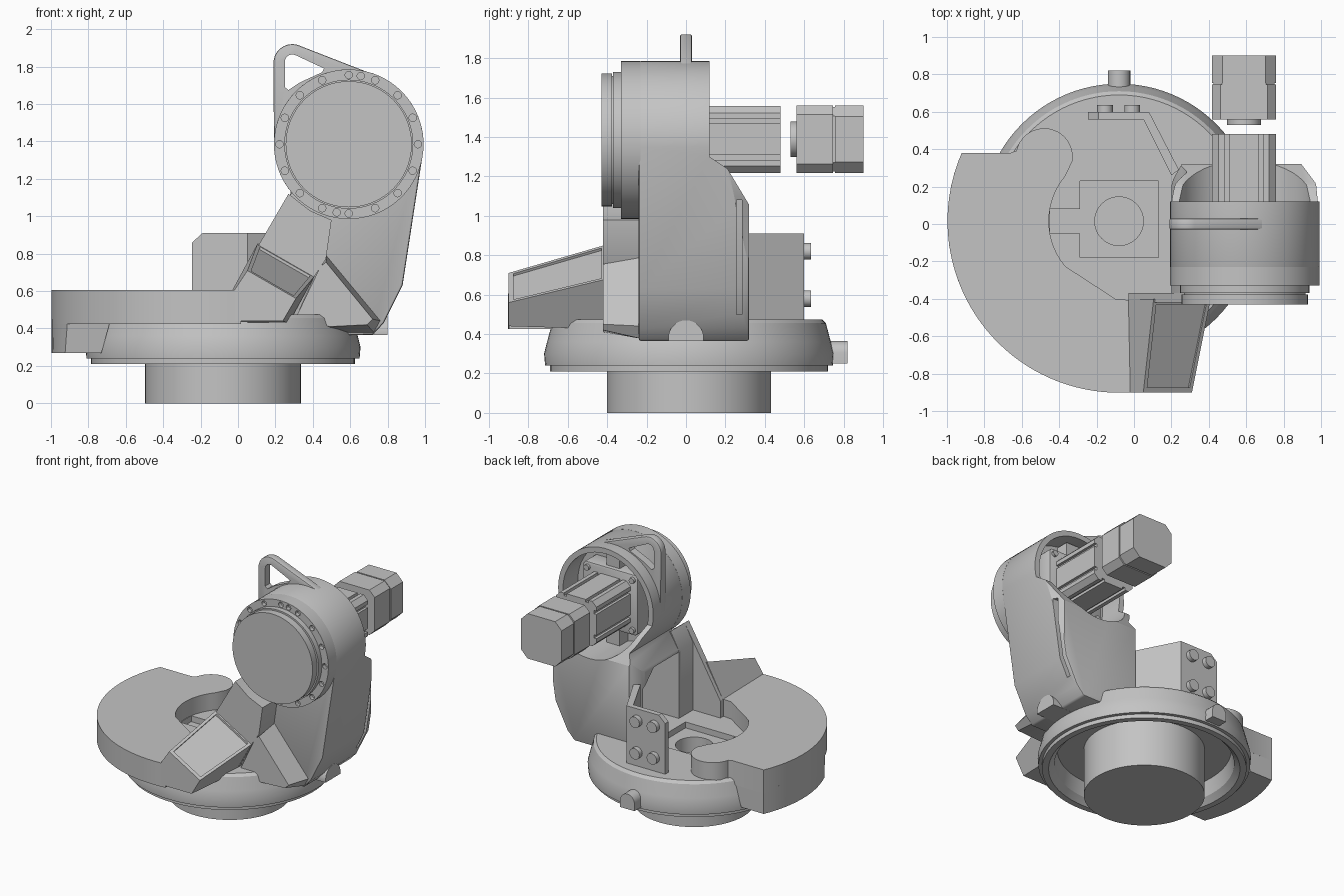
import bpy, bmesh
from math import sin, cos, radians, pi
from mathutils import Vector

cube = bpy.data.objects.get("Cube")
if cube:
    bpy.data.objects.remove(cube, do_unlink=True)

grey = bpy.data.materials.new("machine grey")
grey.use_nodes = True
grey.diffuse_color = (0.55, 0.55, 0.55, 1)
grey.node_tree.nodes["Principled BSDF"].inputs["Base Color"].default_value = grey.diffuse_color

AXIS = (-0.08, 0.015)                 # turntable centre
HEAD = (0.592, 1.385)                 # head centre in x, z
MOTOR = (0.588, 1.388)


def place(p, axis, t):
    return {"x": (t, p[0], p[1]), "y": (p[0], t, p[1]), "z": (p[0], p[1], t)}[axis]


def arc(c, r, a, b, n):
    return [(c[0] + r * cos(radians(a + (b - a) * i / n)),
             c[1] + r * sin(radians(a + (b - a) * i / n))) for i in range(n + 1)]


def circle(c, r, n=48):
    return arc(c, r, 0, 360, n)[:-1]


def rect(x0, x1, y0, y1):
    return [(x0, y0), (x1, y0), (x1, y1), (x0, y1)]


def finish(name, bm):
    bmesh.ops.recalc_face_normals(bm, faces=bm.faces)
    mesh = bpy.data.meshes.new(name)
    bm.to_mesh(mesh)
    bm.free()
    mesh.materials.append(grey)
    ob = bpy.data.objects.new(name, mesh)
    bpy.context.collection.objects.link(ob)
    return ob


def loft(name, a, b, axis, lo, hi, bevel=0):
    """Solid between two matching sections along an axis."""
    bm = bmesh.new()
    va = [bm.verts.new(place(p, axis, lo)) for p in a]
    vb = [bm.verts.new(place(p, axis, hi)) for p in b]
    bm.faces.new(va)
    bm.faces.new(vb)
    for i in range(len(a)):
        j = (i + 1) % len(a)
        bm.faces.new((va[i], va[j], vb[j], vb[i]))
    ob = finish(name, bm)
    if bevel:
        mod = ob.modifiers.new("bevel", "BEVEL")
        mod.width, mod.segments, mod.limit_method = bevel, 2, "ANGLE"
        bake(ob)
    return ob


def prism(name, pts, axis, lo, hi, bevel=0):
    return loft(name, pts, pts, axis, lo, hi, bevel)


def bake(ob):
    dg = bpy.context.evaluated_depsgraph_get()
    mesh = bpy.data.meshes.new_from_object(ob.evaluated_get(dg))
    ob.modifiers.clear()
    ob.data = mesh


def cut(ob, pts, axis, lo, hi, end=None):
    tool = loft("cutter", pts, end or pts, axis, lo, hi)
    tool.hide_render = True
    mod = ob.modifiers.new("cut", "BOOLEAN")
    mod.operation, mod.object, mod.solver = "DIFFERENCE", tool, "EXACT"
    bake(ob)
    bpy.data.objects.remove(tool, do_unlink=True)


def lathe(name, profile, c, n=96):
    bm = bmesh.new()
    vs = [bm.verts.new((r, 0, z)) for r, z in profile]
    es = [bm.edges.new(e) for e in zip(vs, vs[1:])]
    bmesh.ops.spin(bm, geom=vs + es, axis=(0, 0, 1), cent=(0, 0, 0), angle=2 * pi, steps=n)
    bmesh.ops.remove_doubles(bm, verts=bm.verts, dist=1e-4)
    bmesh.ops.translate(bm, verts=bm.verts, vec=Vector((c[0], c[1], 0)))
    return finish(name, bm)


# Turntable: pedestal and hollow dished rim
base = lathe("turntable", [(0, 0), (0.417, 0), (0.417, 0.36), (0.6, 0.36), (0.62, 0.25), (0.66, 0.21),
                           (0.705, 0.21), (0.705, 0.24), (0.73, 0.24), (0.735, 0.3), (0.72, 0.36),
                           (0.695, 0.455), (0.675, 0.475), (0, 0.475)], AXIS)
cut(base, rect(-0.29, 0.13, -0.18, 0.23), "z", 0.43, 0.6)
cut(base, rect(-0.45, -0.27, -0.05, 0.08), "z", 0.43, 0.6)
cut(base, circle(AXIS, 0.13), "z", 0.3, 0.6)
stop = [(-0.14, 0.25), (-0.02, 0.25)] + arc((-0.08, 0.305), 0.06, 0, 180, 12)
prism("rear_stop", stop, "y", 0.66, 0.82)

# Crescent counterweight with rounded boss and a deeper rear end
crescent = (arc(AXIS, 0.917, 156.5, 276, 40) + [(0.01, -0.41), (-0.1, -0.4)]
            + arc(AXIS, 0.375, 220, 140, 14) + arc((-0.48, 0.36), 0.152, -10, 168, 20) + [(-0.66, 0.38)])
prism("counterweight", crescent, "z", 0.425, 0.605)
low = arc(AXIS, 0.917, 156.5, 203, 12) + [(-0.73, -0.34), (-0.73, 0.38)]
top = arc(AXIS, 0.917, 156.5, 205, 12) + [(-0.68, -0.37), (-0.68, 0.38)]
loft("counterweight_end", low, top, "z", 0.27, 0.45)

# Control panel housing with a recessed sloping face
panel = loft("panel_housing",
             [(-0.02, 0.44), (0.24, 0.44), (0.31, 0.56), (0.05, 0.71), (-0.02, 0.605)],
             [(-0.03, 0.425), (0.27, 0.425), (0.41, 0.68), (0.105, 0.855), (-0.03, 0.605)], "y", -0.9, -0.4)


def recess(left, right):
    l, r = Vector(left), Vector(right)
    edge = (r - l).normalized()
    up = Vector((-edge.y, edge.x))
    l, r = l + 0.02 * edge, r - 0.02 * edge
    return [tuple(l - 0.014 * up), tuple(r - 0.014 * up), tuple(r + 0.08 * up), tuple(l + 0.08 * up)]


cut(panel, recess((0.053, 0.717), (0.315, 0.566)), "y", -0.875, -0.43,
    recess((0.102, 0.846), (0.404, 0.673)))

# Front leg: thin web plus solid core, and a sloping foot beside it
prism("front_leg", [(-0.03, 0.47), (0.27, 0.425), (0.41, 0.68), (0.47, 0.77), (0.5, 0.98),
                    (0.385, 1.03), (0.27, 1.12), (-0.03, 0.605)], "y", -0.42, -0.37)
prism("leg_core", [(0.2, 0.46), (0.28, 0.44), (0.41, 0.68), (0.47, 0.77), (0.5, 0.98),
                   (0.385, 1.03), (0.27, 1.12), (0.2, 0.99)], "y", -0.4, -0.2)
loft("front_foot", [(0.31, 0.46), (0.49, 0.41), (0.69, 0.42), (0.72, 0.45), (0.47, 0.755), (0.44, 0.73)],
     [(0.31, 0.46), (0.48, 0.375), (0.73, 0.375), (0.765, 0.44), (0.475, 0.79), (0.44, 0.75)],
     "y", -0.42, -0.22)

# Arm: column and rounded head, shaped and hollowed at the rear
outline = arc(HEAD, 0.4, -5, 220, 56) + [(0.2, 0.99), (0.2, 0.46), (0.5, 0.365), (0.72, 0.365),
                                         (0.78, 0.43), (0.88, 0.63)]
arm = prism("arm", outline, "y", -0.24, 0.32, 0.012)
cut(arm, [(0.12, 2), (0.12, 1.3), (0.21, 1.24), (0.33, 1.04), (0.5, 1.04), (0.5, 2)], "x", 0, 1.2)
cut(arm, [(0.15, 0.13), (0.18, 0.13), (0.21, 0.24), (0.3, 0.4), (0.15, 0.4)], "z", 0.3, 1.6)
cut(arm, [(1.1, 0.13), (0.992, 0.13), (0.97, 0.22), (0.88, 0.34), (0.88, 0.4), (1.1, 0.4)], "z", 0.3, 1.6)
cut(arm, circle(HEAD, 0.36), "y", -0.06, 0.5)
cut(arm, [(-0.2, 0.475), (0.225, 0.475), (0.225, 0.86), (0.1, 0.98), (-0.2, 0.98)], "x", 0.1, 0.55)
cut(arm, [(1.1, 1.08), (0.89, 1.08), (0.845, 0.65), (0.77, 0.5), (1.1, 0.5)], "y", 0.255, 0.285)
prism("side_peg", arc((0, 0.38), 0.09, -10, 190, 18), "x", 0.6, 0.8)

# Head front: bolt flange and stepped cover discs
flange = prism("head_flange", circle(HEAD, 0.4, 72), "y", -0.33, -0.23)
for a in [22.5 * i for i in range(16)] + [80, -100]:
    cut(flange, circle(arc(HEAD, 0.37, a, a, 1)[0], 0.02, 12), "y", -0.4, -0.3)
prism("cover_step", circle(HEAD, 0.345, 72), "y", -0.37, -0.32)
prism("cover_neck", circle(HEAD, 0.325, 72), "y", -0.38, -0.36)
prism("cover_disc", circle(HEAD, 0.337, 72), "y", -0.43, -0.376)

# Lifting eye
eye = prism("lifting_eye", [(0.192, 1.36), (0.6, 1.4), (0.72, 1.76)]
            + arc((0.29, 1.82), 0.1, 70, 180, 16), "y", -0.03, 0.03, 0.008)
cut(eye, [(0.25, 1.69), (0.27, 1.675), (0.33, 1.715), (0.45, 1.77), (0.46, 1.79),
          (0.31, 1.86)] + arc((0.29, 1.825), 0.04, 70, 180, 8), "y", -0.2, 0.2)
cut(eye, circle(HEAD, 0.38), "y", -0.2, 0.2)


# Motors and mounting
def motor_section(quarter):
    pts = []
    for c, s in ((1, 0), (0, 1), (-1, 0), (0, -1)):
        pts += [(MOTOR[0] + u * c - v * s, MOTOR[1] + u * s + v * c) for u, v in quarter]
    return pts


def octagon(h, ch):
    return motor_section([(h, ch - h), (h, h - ch)])


prism("motor_rib", rect(0.53, 0.64, 1.03, 1.735), "y", -0.08, 0.04)
prism("motor_mount", octagon(0.23, 0.02), "y", -0.08, 0.07, 0.008)
h, d = 0.17, 0.15
side = [(h, 0.135), (h, 0.105), (d, 0.105), (d, 0.08), (h, 0.08)]
prism("motor_body", motor_section([(u, -v) for u, v in side] + side[::-1]), "y", 0.05, 0.48)
for p in motor_section([(0.19, 0.19)]):
    prism("mount_bolt", circle(p, 0.022, 12), "y", 0.06, 0.09)
prism("rear_motor_collar", circle(MOTOR, 0.09), "y", 0.53, 0.58)
prism("rear_motor_front", octagon(0.171, 0.045), "y", 0.56, 0.745)
prism("rear_motor_joint", octagon(0.163, 0.045), "y", 0.74, 0.76)
prism("rear_motor_back", octagon(0.171, 0.055), "y", 0.755, 0.9)

# Rear bracket plate with bolts and an angled side wall
prism("rear_bracket", [(-0.245, 0.47), (0.08, 0.47), (0.08, 0.91), (-0.19, 0.91), (-0.245, 0.86)],
      "y", 0.56, 0.6)
prism("bracket_wall", [(0.08, 0.6), (0.05, 0.56), (0.2, 0.26), (0.24, 0.29)], "z", 0.47, 0.91)
for x in (-0.155, -0.01):
    for z in (0.58, 0.82):
        prism("bracket_bolt", circle((x, z), 0.042, 20), "y", 0.59, 0.635)

# Smooth the curved walls, keep edges sharp
bpy.ops.object.select_all(action="DESELECT")
for ob in bpy.context.collection.objects:
    if ob.type == "MESH":
        ob.select_set(True)
        bpy.context.view_layer.objects.active = ob
bpy.ops.object.shade_smooth_by_angle(angle=radians(30))
